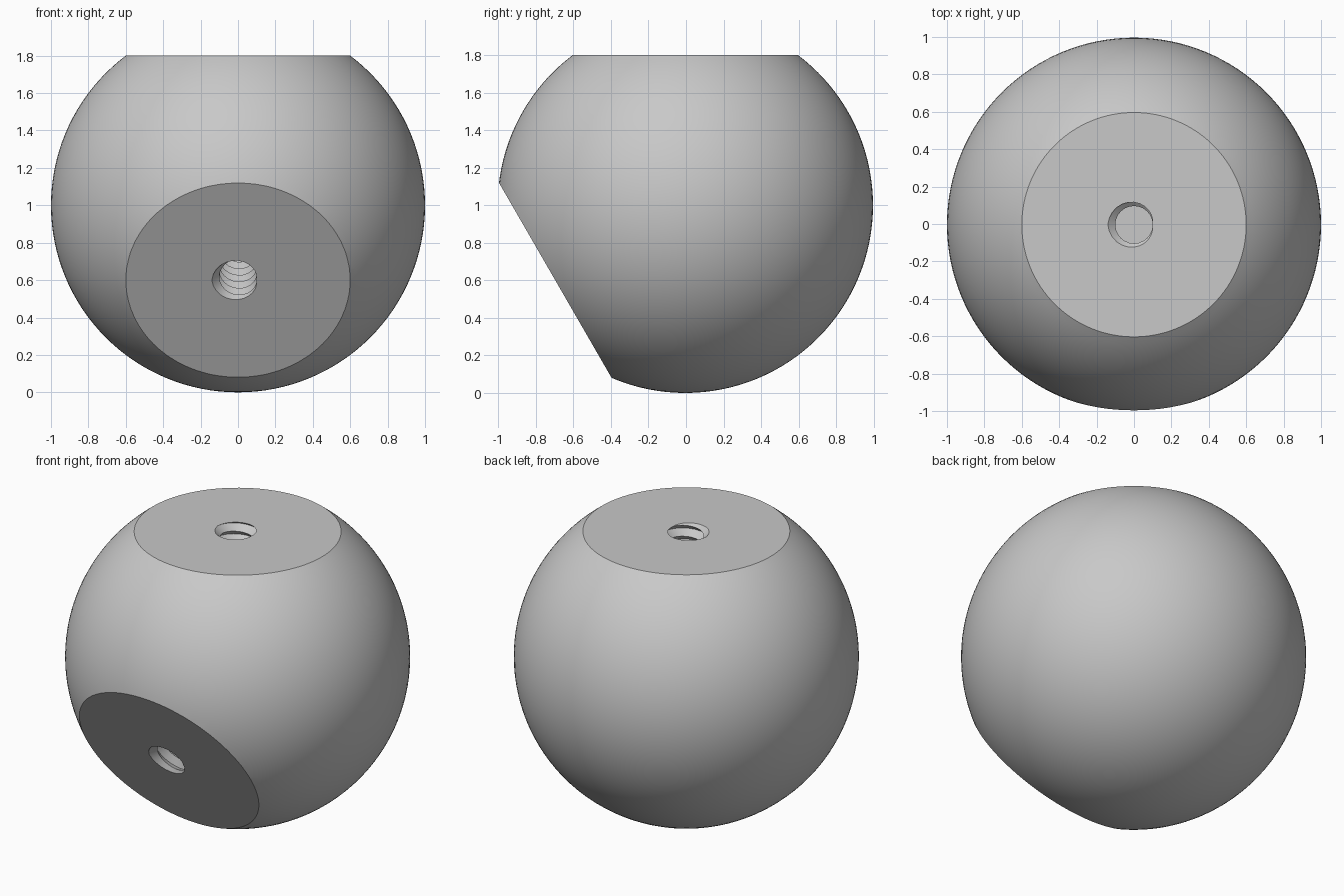
import bpy, bmesh
from math import cos, sin, pi, radians
from mathutils import Matrix, Vector

if "Cube" in bpy.data.objects:
    bpy.data.objects.remove(bpy.data.objects["Cube"])

CENTRE = Vector((0, -0.0036, 1))
FLAT = 0.8              # distance of each flat from the ball centre
MINOR, THREAD = 0.1, 0.04
PITCH, DEPTH, SEGS = 0.07, 0.49, 24
TILTS = (0, radians(120))   # top flat, lower front flat

grey = bpy.data.materials.new("plain grey")
grey.use_nodes = True
colour = (0.58, 0.58, 0.58, 1)
grey.diffuse_color = colour
grey.node_tree.nodes["Principled BSDF"].inputs["Base Color"].default_value = colour


def make_object(name, bm):
    mesh = bpy.data.meshes.new(name)
    bmesh.ops.recalc_face_normals(bm, faces=bm.faces)
    bm.to_mesh(mesh)
    bm.free()
    mesh.materials.append(grey)
    obj = bpy.data.objects.new(name, mesh)
    bpy.context.collection.objects.link(obj)
    return obj


def thread_cutter(name, tilt):
    """Closed helical V-thread plug, its axis along the flat's normal."""
    bm = bmesh.new()
    rings = []
    step = PITCH / SEGS
    for i in range(-int(DEPTH / step), SEGS + 1):
        ring = []
        for j in range(SEGS):
            turn = ((j - i) / SEGS) % 1
            r = MINOR + THREAD * (1 - abs(2 * turn - 1))
            a = 2 * pi * j / SEGS
            ring.append(bm.verts.new((r * cos(a), r * sin(a), FLAT + i * step)))
        rings.append(ring)
    # Triangles follow the helix so the crests stay crisp
    for low, high in zip(rings, rings[1:]):
        for j in range(SEGS):
            k = (j + 1) % SEGS
            bm.faces.new((low[j], low[k], high[k]))
            bm.faces.new((low[j], high[k], high[j]))
    bm.faces.new(rings[0][::-1])
    bm.faces.new(rings[-1])
    bm.transform(Matrix.Translation(CENTRE) @ Matrix.Rotation(tilt, 4, 'X'))
    cutter = make_object(name, bm)
    cutter.hide_render = True
    return cutter


# Ball with two flats sliced off and capped
bm = bmesh.new()
bmesh.ops.create_uvsphere(bm, u_segments=128, v_segments=64, radius=1)
for tilt in TILTS:
    normal = Matrix.Rotation(tilt, 3, 'X') @ Vector((0, 0, 1))
    cut = bmesh.ops.bisect_plane(bm, geom=bm.verts[:] + bm.edges[:] + bm.faces[:],
                                 plane_co=normal * FLAT, plane_no=normal,
                                 clear_outer=True)
    rim = [e for e in cut["geom_cut"] if isinstance(e, bmesh.types.BMEdge)]
    bmesh.ops.contextual_create(bm, geom=rim)
bm.transform(Matrix.Translation(CENTRE))
ball = make_object("ball_with_flats", bm)

bpy.ops.object.select_all(action='DESELECT')
ball.select_set(True)
bpy.context.view_layer.objects.active = ball

# Threaded blind hole in the middle of each flat
for name, tilt in zip(("top_hole_cutter", "front_hole_cutter"), TILTS):
    cutter = thread_cutter(name, tilt)
    mod = ball.modifiers.new(name, 'BOOLEAN')
    mod.operation = 'DIFFERENCE'
    mod.solver = 'EXACT'
    mod.object = cutter
    bpy.ops.object.modifier_apply(modifier=mod.name)
    bpy.data.objects.remove(cutter)

bpy.ops.object.shade_smooth_by_angle(angle=radians(25))
